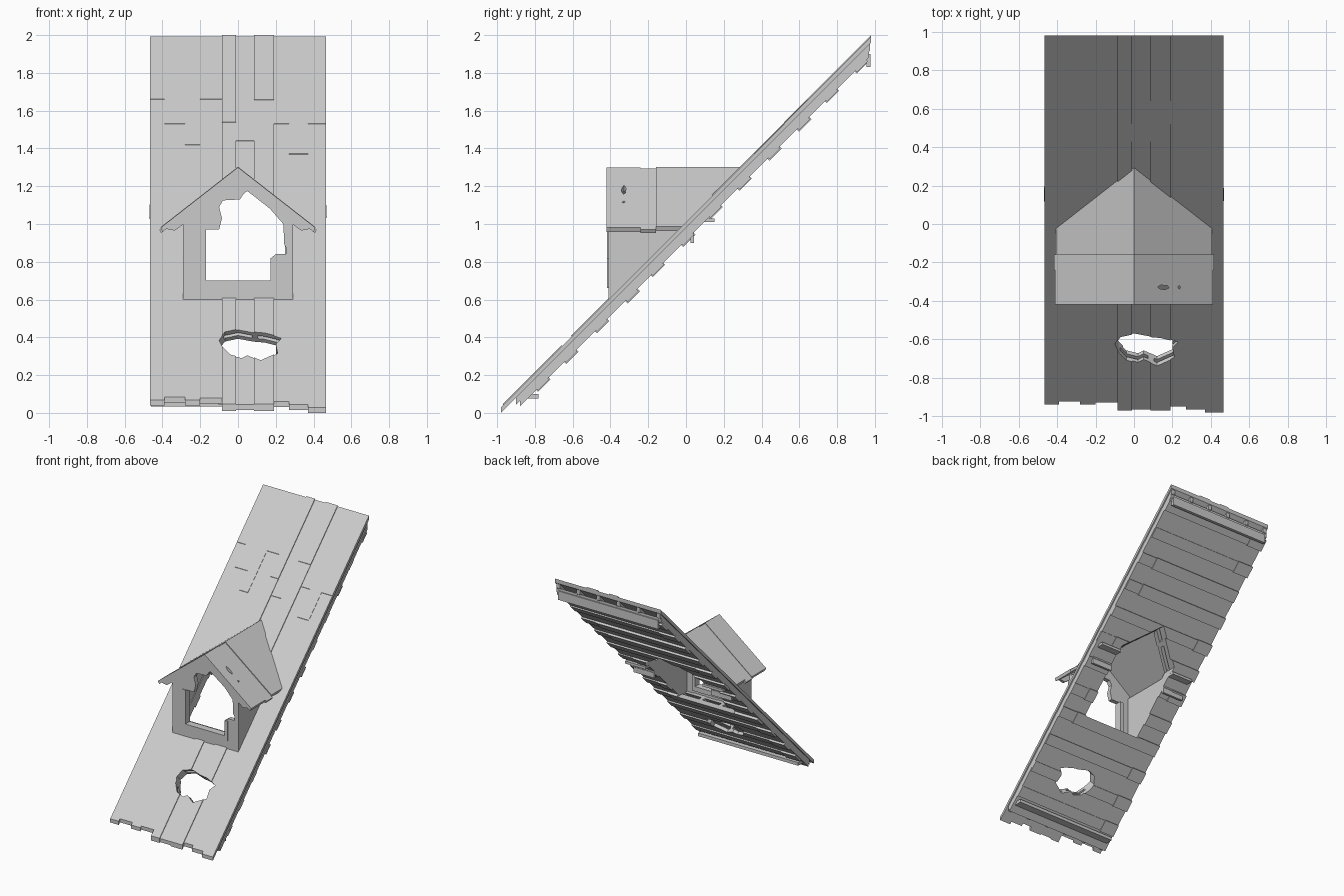
import bpy, bmesh, random
from mathutils import Vector

random.seed(4)
cube = bpy.data.objects.get("Cube")
if cube:
    bpy.data.objects.remove(cube, do_unlink=True)

grey = bpy.data.materials.new("weathered_grey")
grey.use_nodes = True
colour = (0.6, 0.6, 0.6, 1)
grey.diffuse_color = colour
grey.node_tree.nodes["Principled BSDF"].inputs["Base Color"].default_value = colour


def loft(name, ring_a, ring_b):
    """Solid between two matching rings of points."""
    bm = bmesh.new()
    a = [bm.verts.new(p) for p in ring_a]
    b = [bm.verts.new(p) for p in ring_b]
    bm.faces.new(a)
    bm.faces.new(b[::-1])
    for i in range(len(a)):
        j = (i + 1) % len(a)
        bm.faces.new((a[j], a[i], b[i], b[j]))
    bmesh.ops.recalc_face_normals(bm, faces=bm.faces)
    mesh = bpy.data.meshes.new(name)
    bm.to_mesh(mesh)
    bm.free()
    mesh.materials.append(grey)
    ob = bpy.data.objects.new(name, mesh)
    bpy.context.collection.objects.link(ob)
    return ob


def along_y(name, pts, y0, y1):
    return loft(name, [(x, y0, z) for x, z in pts], [(x, y1, z) for x, z in pts])


def box(name, x0, x1, y0, y1, z0, z1):
    return along_y(name, [(x0, z0), (x1, z0), (x1, z1), (x0, z1)], y0, y1)


NORMAL = Vector((0, -1, 1)).normalized()


def plumb(x, y, c):
    """Point on the slope, raised straight up by c."""
    return (x, y, 1 + y + c)


def square(x, y, d):
    """Point on the slope, raised at right angles by d."""
    return Vector((x, y, 1 + y)) + NORMAL * d


def slope_board(name, x0, x1, y0, y1, low, high, place=plumb):
    corners = [(y0, low), (y1, low), (y1, high), (y0, high)]
    return loft(name, [place(x0, *p) for p in corners], [place(x1, *p) for p in corners])


def cut(objects, cutter):
    """Subtract the cutter from every object and bake the result."""
    cutter.hide_render = True
    for ob in objects:
        mod = ob.modifiers.new("cut", "BOOLEAN")
        mod.operation = "DIFFERENCE"
        mod.solver = "EXACT"
        mod.object = cutter
    graph = bpy.context.evaluated_depsgraph_get()
    graph.update()
    baked = [bpy.data.meshes.new_from_object(ob.evaluated_get(graph)) for ob in objects]
    for ob, mesh in zip(objects, baked):
        ob.modifiers.clear()
        ob.data = mesh
    bpy.data.objects.remove(cutter, do_unlink=True)


roof = []

# Roof planks running up the slope: right edge, lower end, seam, lift
edges = [-.465, -.39, -.28, -.2, -.085, -.01, .085, .19, .27, .37, .465]
ends = [-.94, -.925, -.94, -.93, -.97, -.965, -.97, -.95, -.965, -.98]
seams = [.65, .52, .41, .65, .52, .43, .64, .52, .36, .52]
raised = (4, 6)
for i, (end, seam) in enumerate(zip(ends, seams)):
    top = .02 if i in raised else .012
    x0, x1 = edges[i], edges[i + 1]
    roof.append(slope_board("roof_plank_lower", x0, x1, end, seam, -.02, top - .003))
    roof.append(slope_board("roof_plank_upper", x0, x1, seam, .98, -.02, top))

# Rafters and the sheathing beneath them
for i in range(6):
    x = -.44 + i * .176
    roof.append(slope_board("rafter", x - .015, x + .015, -.9, .975, -.056, -.02))
roof.append(slope_board("sheathing", -.46, .46, -.88, .97, -.085, -.05))

# Overlapping cross boards on the underside
for i in range(12):
    y = -.83 + i * .152 + random.uniform(-.01, .01)
    left, right = -.455 - random.uniform(0, .015), .455 + random.uniform(0, .015)
    split = random.choice((-.33, .33))
    drop = random.uniform(.074, .08)
    roof.append(slope_board("cross_board", left, split, y, y + .065, -drop, -.055, square))
    roof.append(slope_board("cross_board", split, right, y + .004, y + .062, -drop + .005, -.055, square))

# Opening behind the dormer
cut(roof, along_y("dormer_cutter", [(-.25, .64), (.25, .64), (.25, 1.06), (0, 1.24), (-.25, 1.06)], -.6, .6))

# Broken hole low on the slope
hole = [(-.1, -.62), (-.07, -.58), (0, -.565), (.08, -.58), (.14, -.585), (.2, -.6), (.23, -.61),
        (.2, -.64), (.21, -.69), (.12, -.73), (.05, -.7), (.02, -.715), (-.04, -.7), (-.08, -.66)]
cut(roof, loft("hole_cutter", [square(x, y, .1) for x, y in hole], [square(x, y, -.2) for x, y in hole]))

# Beams at the foot and head, and short ties beside the dormer
box("foot_beam", -.44, .44, -.88, -.78, .075, .1)
box("head_beam", -.44, .44, .955, .978, 1.83, 1.9)
for side in (-1, 1):
    x0, x1 = sorted((side * .25, side * .43))
    box("flat_tie", x0, x1, .04, .15, 1.01, 1.03)
    box("upright_tie", x0, x1, .025, .042, .9, .99)

# Dormer front wall with its broken window opening
wall = along_y("dormer_front_wall", [(-.29, .585), (.29, .585), (.29, 1.045), (0, 1.27), (-.29, 1.045)], -.41, -.375)
opening = [(-.175, .69), (.175, .69), (.175, .82), (.2, .84), (.255, .84), (.265, .86), (.245, .89),
           (.24, 1), (.17, 1.08), (.05, 1.175), (.03, 1.16), (.01, 1.13), (-.08, 1.125), (-.1, 1.09),
           (-.085, 1.03), (-.1, .97), (-.175, .97)]
cut([wall], along_y("window_cutter", opening, -.6, -.2))

# Window frame: sill, whole left jamb, broken right jamb
box("window_sill", -.2, .2, -.417, -.36, .662, .7)
box("window_left_jamb", -.2, -.17, -.417, -.36, .7, .97)
box("window_right_jamb", .172, .2, -.417, -.36, .7, .82)

# Dormer sides, barge boards and roof planks
PEAK, PITCH = 1.3, .78
for side in (-1, 1):
    profile = [(-.41, .58), (.04, 1.03), (-.41, 1.03)]
    loft("dormer_side_wall", [(side * .255, y, z) for y, z in profile], [(side * .29, y, z) for y, z in profile])

    barge = [(0, 1.275), (side * .385, .975), (side * .335, .965), (0, 1.21)]
    along_y("barge_board", barge, -.416, -.395)

    for y0, y1, eave, lift in ((-.42, -.24, .41, 0), (-.24, -.16, .417, -.005), (-.16, None, .405, .003)):
        tip = PEAK - PITCH * eave
        section = [(0, PEAK + lift), (side * eave, tip + lift),
                   (side * (eave - .01), tip - .022), (0, PEAK - .03)]
        if y1 is None:
            # Last plank is mitred against the main slope
            plank = loft("dormer_roof_plank", [(x, y0, z) for x, z in section],
                         [(x, z - 1.01, z) for x, z in section])
        else:
            plank = along_y("dormer_roof_plank", section, y0, y1)
        # Small splintered holes in the left front plank
        if side > 0 and y0 < -.4:
            for cx, rx, ry in ((.152, .03, .012), (.235, .006, .008)):
                outline = [(-1, .2), (-.4, 1), (.7, .8), (1, -.1), (.3, -1), (-.5, -.7)]
                ring = [(cx + u * rx, -.33 + v * ry) for u, v in outline]
                cut([plank], loft("splinter_cutter", [(x, y, 1) for x, y in ring], [(x, y, 1.4) for x, y in ring]))
